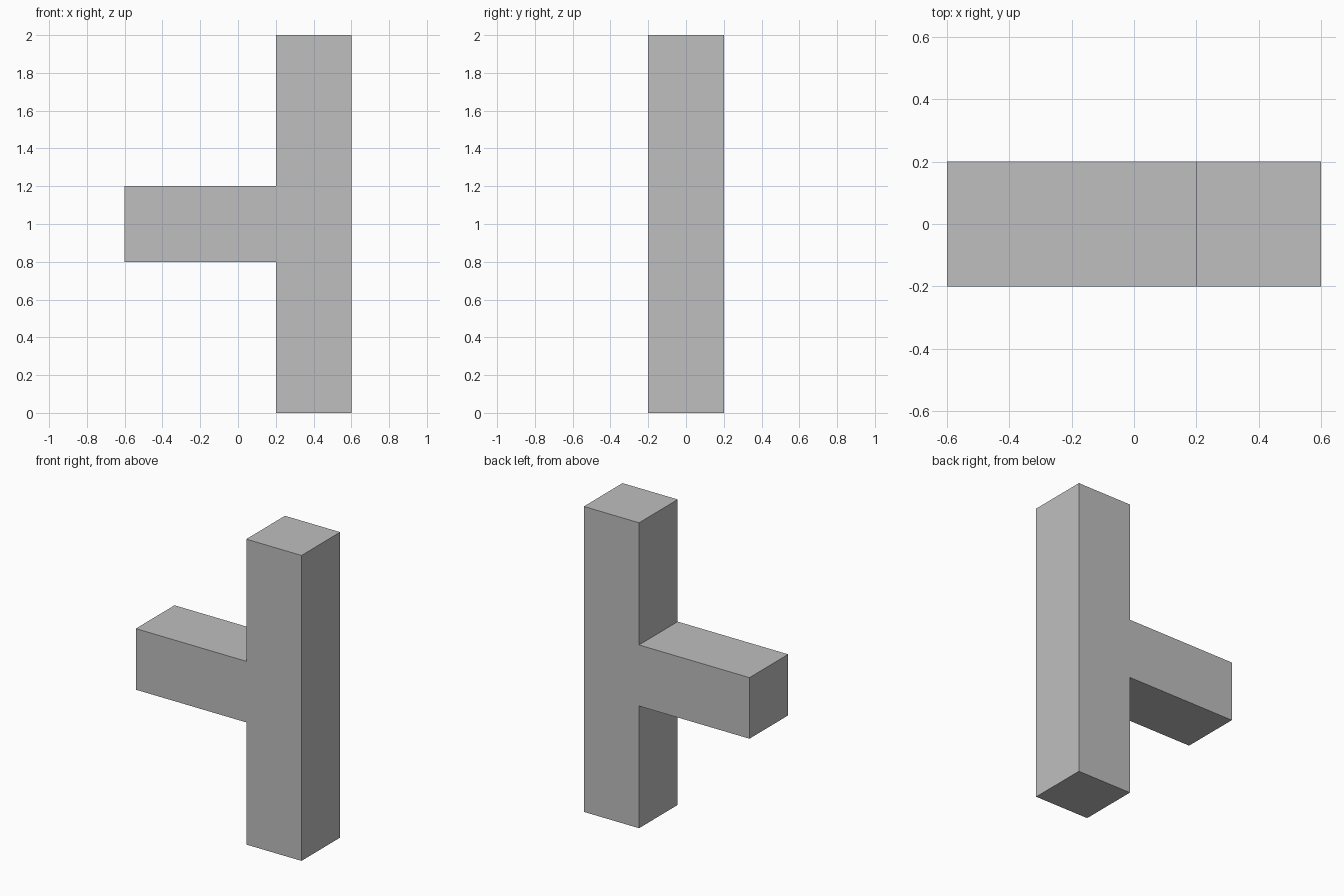
import bpy
import bmesh

# Remove the default cube
default_cube = bpy.data.objects.get("Cube")
if default_cube:
    bpy.data.objects.remove(default_cube, do_unlink=True)


def make_material(name, color):
    mat = bpy.data.materials.new(name)
    mat.use_nodes = True
    mat.diffuse_color = color
    mat.node_tree.nodes["Principled BSDF"].inputs["Base Color"].default_value = color
    return mat


def extrude_profile(name, profile, depth, mat):
    """Extrude an x-z outline along y, centred on y = 0."""
    bm = bmesh.new()
    outline = bm.faces.new([bm.verts.new((x, -depth / 2, z)) for x, z in profile])
    result = bmesh.ops.extrude_face_region(bm, geom=[outline], use_keep_orig=True)
    moved = [v for v in result["geom"] if isinstance(v, bmesh.types.BMVert)]
    bmesh.ops.translate(bm, verts=moved, vec=(0, depth, 0))
    bmesh.ops.recalc_face_normals(bm, faces=bm.faces)
    mesh = bpy.data.meshes.new(name)
    bm.to_mesh(mesh)
    bm.free()
    mesh.materials.append(mat)
    obj = bpy.data.objects.new(name, mesh)
    bpy.context.collection.objects.link(obj)
    return obj


gray = make_material("light_gray", (0.52, 0.52, 0.52, 1))

# Square post with a square arm at mid height, as one seamless block
W = 0.4
HEIGHT = 5 * W
OUTER, INNER, TIP = 1.5 * W, 0.5 * W, -1.5 * W
ARM_LOW, ARM_HIGH = 2 * W, 3 * W
post_profile = [
    (OUTER, 0), (OUTER, HEIGHT), (INNER, HEIGHT), (INNER, ARM_HIGH),
    (TIP, ARM_HIGH), (TIP, ARM_LOW), (INNER, ARM_LOW), (INNER, 0),
]
extrude_profile("post_with_arm", post_profile, W, gray)
